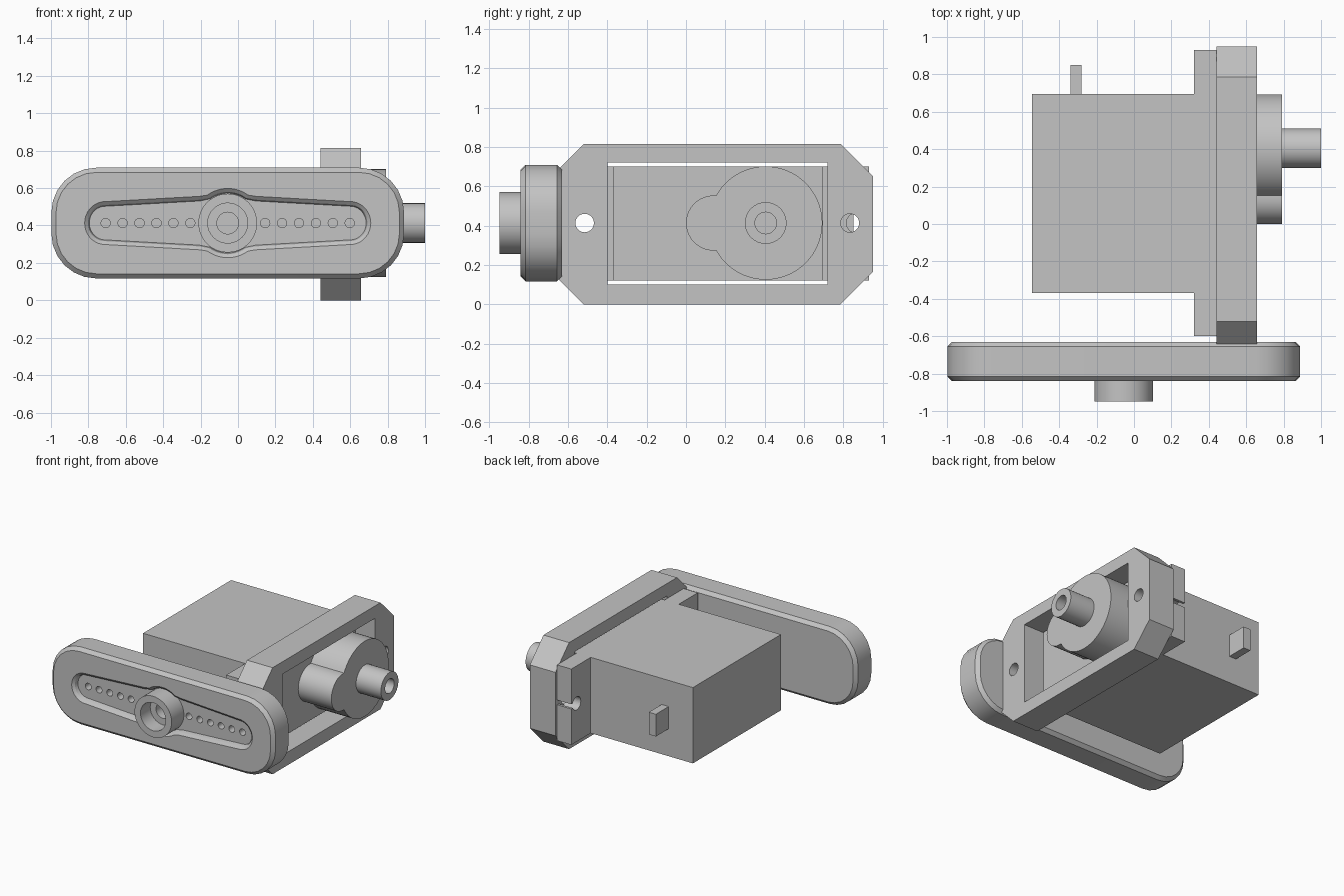
import bpy, bmesh, math
from math import cos, sin, radians, pi

if "Cube" in bpy.data.objects:
    bpy.data.objects.remove(bpy.data.objects["Cube"])

grey = bpy.data.materials.new("light_grey")
grey.diffuse_color = (0.55, 0.55, 0.55, 1)
grey.use_nodes = True
grey.node_tree.nodes["Principled BSDF"].inputs["Base Color"].default_value = grey.diffuse_color
ZC = 0.413      # common centre height
HUB_X = -0.055  # centre of the horn and mounting plate


def place(axis, off, p):
    return (off, p[0], p[1]) if axis == 'x' else (p[0], off, p[1])


def lofts(name, solids, axis, smooth=False):
    """Each solid is a list of (offset, outline) rings along the axis."""
    bm = bmesh.new()
    for rings in solids:
        rows = [[bm.verts.new(place(axis, o, p)) for p in pts] for o, pts in rings]
        n = len(rows[0])
        bm.faces.new(rows[0])
        bm.faces.new(rows[-1][::-1])
        for a, b in zip(rows, rows[1:]):
            for i in range(n):
                j = (i + 1) % n
                bm.faces.new((a[i], b[i], b[j], a[j]))
    bmesh.ops.recalc_face_normals(bm, faces=bm.faces)
    me = bpy.data.meshes.new(name)
    bm.to_mesh(me)
    bm.free()
    me.materials.append(grey)
    ob = bpy.data.objects.new(name, me)
    bpy.context.collection.objects.link(ob)
    if smooth:
        shade(ob)
    return ob


def select(ob):
    bpy.ops.object.select_all(action='DESELECT')
    ob.select_set(True)
    bpy.context.view_layer.objects.active = ob


def shade(ob):
    select(ob)
    bpy.ops.object.shade_smooth_by_angle(angle=radians(30))


def prism(pts, a, b):
    return [(a, pts), (b, pts)]


def circle(c, d, r, n=32):
    return [(c + r * cos(2 * pi * i / n), d + r * sin(2 * pi * i / n)) for i in range(n)]


def rect(a0, a1, b0, b1):
    return [(a0, b0), (a1, b0), (a1, b1), (a0, b1)]


def boolean(ob, tool, op='DIFFERENCE'):
    select(ob)
    m = ob.modifiers.new("cut", 'BOOLEAN')
    m.object, m.operation, m.solver = tool, op, 'EXACT'
    bpy.ops.object.modifier_apply(modifier=m.name)
    bpy.data.objects.remove(tool)


def arc(c, d, rx, ry, a0, a1, n):
    return [(c + rx * cos(radians(a0 + (a1 - a0) * i / n)),
             d + ry * sin(radians(a0 + (a1 - a0) * i / n))) for i in range(n + 1)]


# Motor case and wire stub
lofts("motor_case", [prism(rect(-0.37, 0.695, 0.12, 0.70), -0.545, 0.51)], 'x')
lofts("wire_stub", [prism(rect(-0.34, -0.28, 0.33, 0.50), 0.69, 0.85)], 'y')

# Mounting ears with slotted screw holes
for name, y0, y1, hole, s0, s1 in (("front_ear", -0.60, -0.37, -0.515, -0.65, -0.53),
                                   ("back_ear", 0.695, 0.93, 0.865, 0.88, 1.0)):
    ear = lofts(name, [prism(rect(y0, y1, 0.12, 0.70), 0.32, 0.44)], 'x')
    boolean(ear, lofts("hole_cut", [prism(circle(hole, ZC, 0.05), 0.2, 0.6)], 'x'))
    boolean(ear, lofts("slot_cut", [prism(rect(s0, s1, ZC - 0.018, ZC + 0.018), 0.2, 0.6)], 'x'))

# Frame around the case, with cut corners, a window and two screw holes
y0, y1, h, c = -0.685, 0.95, 0.815, 0.165
octagon = [(y0 + c, 0), (y1 - c, 0), (y1, c), (y1, h - c),
           (y1 - c, h), (y0 + c, h), (y0, h - c), (y0, c)]
frame = lofts("frame", [prism(octagon, 0.44, 0.657)], 'x')
boolean(frame, lofts("frame_cut", [prism(rect(-0.40, 0.72, 0.10, 0.72), 0.3, 0.8)]
                     + [prism(circle(y, ZC, 0.047), 0.3, 0.8) for y in (-0.515, 0.833)], 'x'))
shade(frame)

# Gear tower: large drum merged with a smaller lobe
tower = lofts("gear_tower", [prism(circle(0.405, ZC, 0.288, 64), 0.50, 0.79)], 'x')
lobe = arc(0.14, ZC, 0.14, 0.14, 90, 270, 20) + [(0.3, ZC - 0.14), (0.3, ZC + 0.14)]
boolean(tower, lofts("lobe", [prism(lobe, 0.50, 0.79)], 'x'), 'UNION')
shade(tower)

# Output shaft with a screw bore
shaft = lofts("output_shaft", [prism(circle(0.405, ZC, 0.106), 0.78, 1.0)], 'x')
boolean(shaft, lofts("bore", [prism(circle(0.405, ZC, 0.055), 0.82, 1.1)], 'x'))
shade(shaft)


# Rounded mounting plate with chamfered rims
def rounded(g, r=0.24, hx=0.943, hz=0.296):
    pts = []
    for sx, sz, a in ((1, 1, 0), (-1, 1, 90), (-1, -1, 180), (1, -1, 270)):
        pts += arc(HUB_X + sx * (hx - r), ZC + sz * (hz - r), r - g, r - g, a, a + 90, 6)
    return pts


# Double-arm horn outline, shrunk by g
def horn(g):
    half = arc(0.655, 0, 0.11 - g, 0.115 - g, 0, 82, 8) + [(0.15, 0.143 - g)]
    half += arc(0, 0, 0.185 - g, 0.185 - g, 54, 90, 6)
    top = half + [(-x, z) for x, z in half[-2::-1]]
    pts = top + [(x, -z) for x, z in top[-2:0:-1]]
    return [(HUB_X + x, ZC + z) for x, z in pts]


plate = lofts("mounting_plate", [[(-0.84, rounded(0.025)), (-0.815, rounded(0)),
                                  (-0.655, rounded(0)), (-0.63, rounded(0.025))]], 'y')
boolean(plate, lofts("horn_cut", [[(-0.86, horn(0)), (-0.84, horn(0)),
                                   (-0.825, horn(0.018)), (-0.80, horn(0.025))]], 'y'))
holes = [prism(circle(HUB_X + s * (0.20 + 0.0905 * i), ZC, 0.025, 16), -0.90, -0.74)
         for s in (-1, 1) for i in range(6)]
holes.append(prism(circle(HUB_X, ZC, 0.058), -0.90, -0.72))
boolean(plate, lofts("hole_cut", holes, 'y'))
shade(plate)

# Horn hub with a stepped bore
hub = lofts("horn_hub", [prism(circle(HUB_X, ZC, 0.157, 48), -0.948, -0.80)], 'y')
boolean(hub, lofts("wide_bore", [prism(circle(HUB_X, ZC, 0.107), -1.0, -0.83)], 'y'))
boolean(hub, lofts("narrow_bore", [prism(circle(HUB_X, ZC, 0.058), -1.0, -0.7)], 'y'))
shade(hub)
